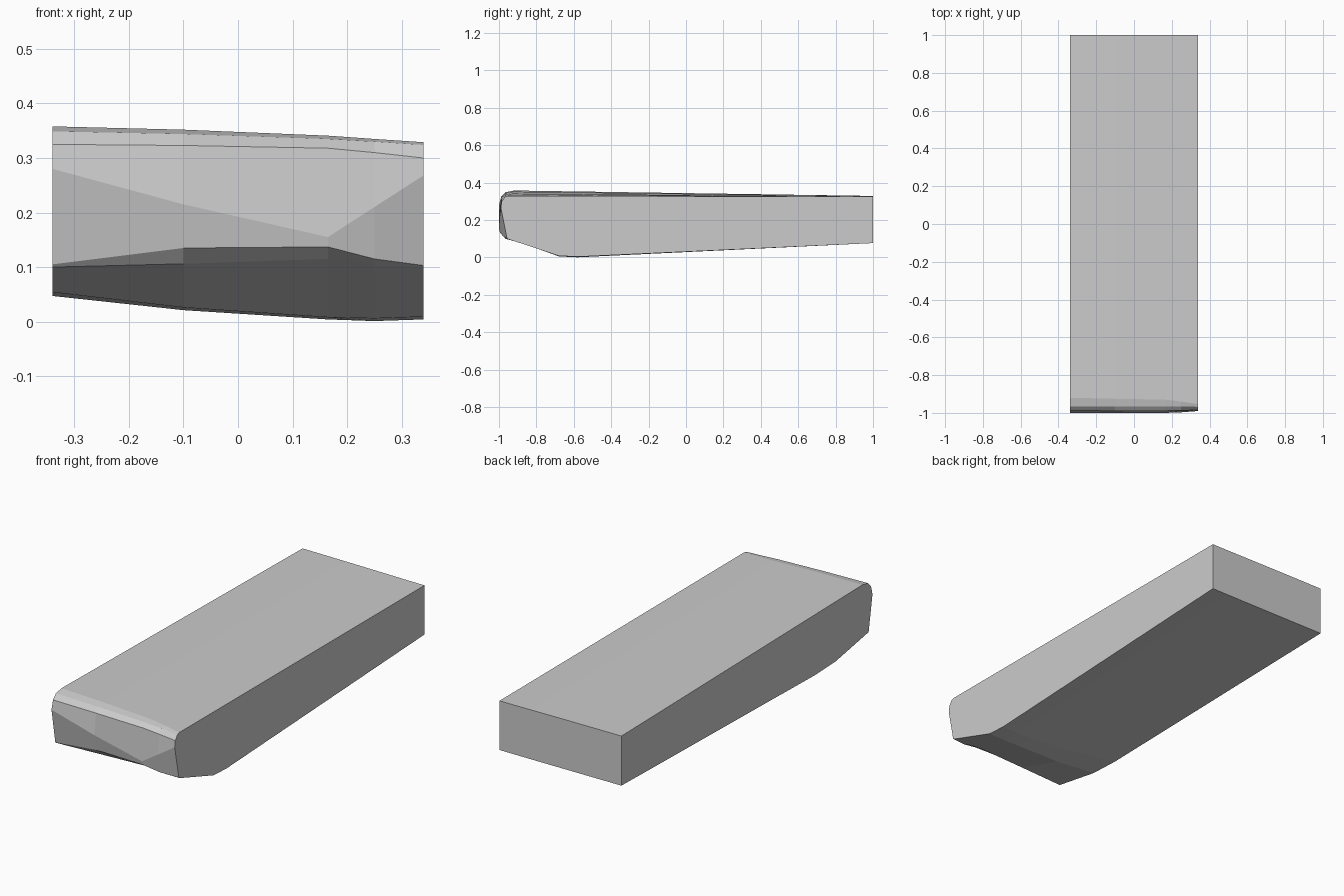
import bpy, bmesh

# Side profiles (y, z) at stations across the width, same point order in each:
# back top, nose rounding, front face down to the lower lip, belly, back bottom
STATIONS = {
    -0.34: [(1, .329), (-.92, .358), (-.965, .349), (-.988, .325), (-1, .28),
            (-.97, .105), (-.965, .1), (-.71, .054), (-.55, .047), (1, .079)],
    -0.10: [(1, .328), (-.925, .352), (-.965, .344), (-.989, .323), (-1, .215),
            (-.985, .135), (-.96, .106), (-.7, .026), (-.57, .021), (1, .078)],
    0.165: [(1, .326), (-.93, .341), (-.965, .335), (-.989, .318), (-1, .155),
            (-.997, .137), (-.96, .115), (-.68, .008), (-.58, .004), (1, .077)],
    0.25: [(1, .325), (-.94, .335), (-.965, .33), (-.987, .31), (-.997, .21),
           (-.98, .115), (-.955, .104), (-.68, .006), (-.58, .001), (1, .077)],
    0.34: [(1, .325), (-.953, .329), (-.968, .324), (-.985, .3), (-.99, .268),
           (-.957, .103), (-.95, .098), (-.68, .009), (-.58, .004), (1, .077)],
}

# Block body: loft the profiles from left to right and cap both ends
bm = bmesh.new()
rings = [[bm.verts.new((x, y, z)) for y, z in pts]
         for x, pts in STATIONS.items()]
n = len(rings[0])
for a, b in zip(rings, rings[1:]):
    for i in range(n):
        j = (i + 1) % n
        bm.faces.new((a[i], a[j], b[j], b[i]))
bm.faces.new(rings[0])
bm.faces.new(rings[-1])
bmesh.ops.recalc_face_normals(bm, faces=bm.faces)

mesh = bpy.data.meshes.new("block_body")
bm.to_mesh(mesh)
bm.free()
body = bpy.data.objects.new("block_body", mesh)
bpy.context.collection.objects.link(body)
